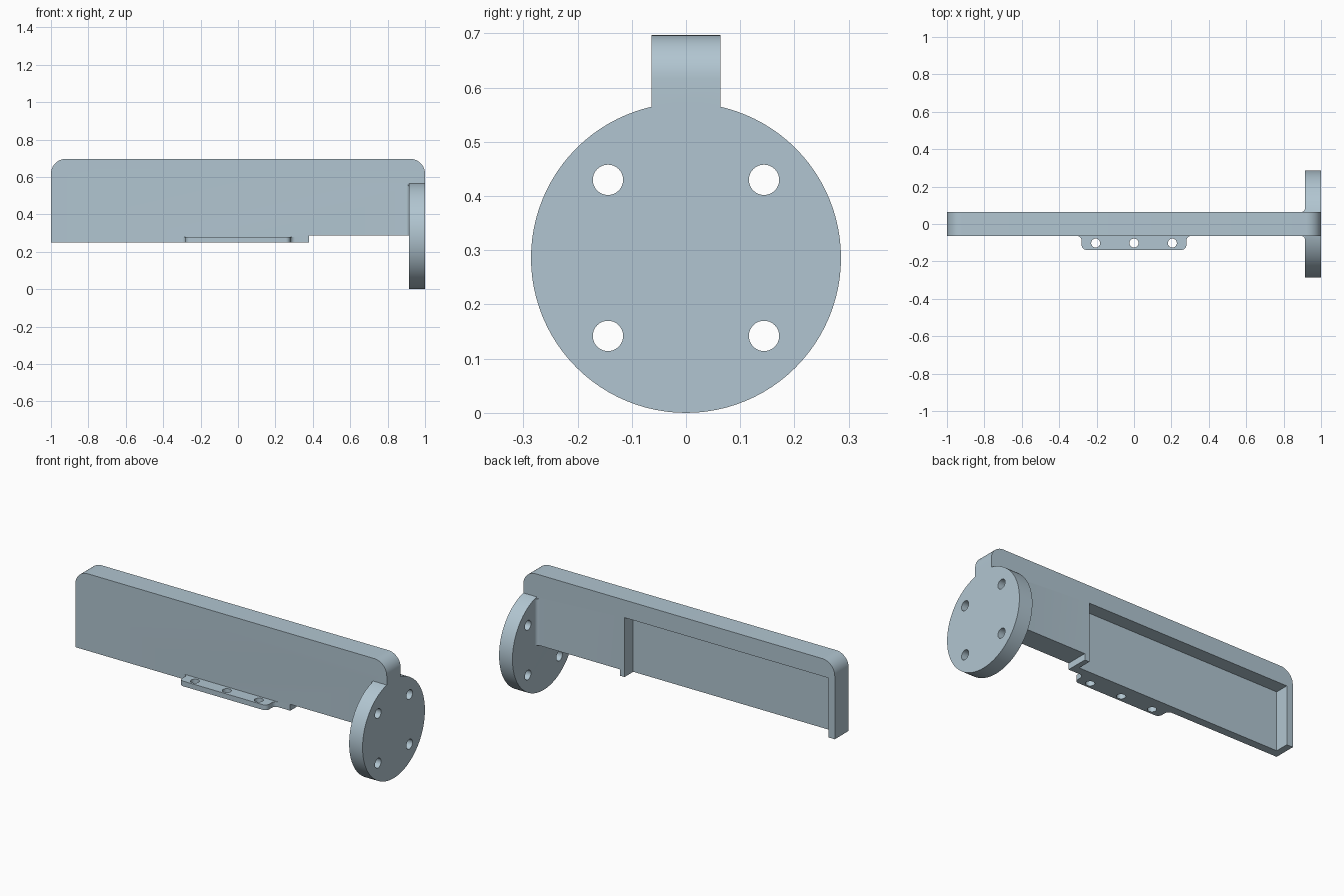
import bpy, bmesh
from math import sin, cos, radians
from mathutils import Vector

if "Cube" in bpy.data.objects:
    bpy.data.objects.remove(bpy.data.objects["Cube"], do_unlink=True)

mat = bpy.data.materials.new("pale blue grey")
mat.use_nodes = True
colour = (0.44, 0.56, 0.635, 1)
mat.diffuse_color = colour
mat.node_tree.nodes["Principled BSDF"].inputs["Base Color"].default_value = colour

# Position of profile point (u, v) at depth d along each extrusion axis
PLACE = {"x": lambda u, v, d: (d, u, v),
         "y": lambda u, v, d: (u, d, v),
         "z": lambda u, v, d: (u, v, d)}


def arc(cu, cv, r, start, end, steps=10):
    angles = [radians(start + (end - start) * i / steps) for i in range(steps + 1)]
    return [(cu + r * cos(a), cv + r * sin(a)) for a in angles]


def circle(cu, cv, r, steps):
    return arc(cu, cv, r, 0, 360, steps)[:-1]


def prism(name, profile, axis, low, high):
    """Extrude a closed profile along an axis."""
    bm = bmesh.new()
    face = bm.faces.new([bm.verts.new(PLACE[axis](u, v, low)) for u, v in profile])
    moved = bmesh.ops.extrude_face_region(bm, geom=[face])["geom"]
    bmesh.ops.translate(bm, verts=[g for g in moved if isinstance(g, bmesh.types.BMVert)],
                        vec=Vector(PLACE[axis](0, 0, high - low)))
    bmesh.ops.recalc_face_normals(bm, faces=bm.faces)
    mesh = bpy.data.meshes.new(name)
    bm.to_mesh(mesh)
    bm.free()
    mesh.materials.append(mat)
    obj = bpy.data.objects.new(name, mesh)
    bpy.context.collection.objects.link(obj)
    return obj


def combine(target, tool, operation):
    """Apply a boolean and discard the tool object."""
    mod = target.modifiers.new("boolean", "BOOLEAN")
    mod.operation, mod.object, mod.solver = operation, tool, "EXACT"
    bpy.context.view_layer.objects.active = target
    bpy.ops.object.modifier_apply(modifier=mod.name)
    bpy.data.objects.remove(tool, do_unlink=True)


HALF, BASE, STEP, TOP, ROUND = 0.064, 0.25, 0.287, 0.697, 0.08

# Long body with rounded upper corners and a stepped underside
outline = [(-1, BASE), (0.38, BASE), (0.38, STEP), (1, STEP)]
outline += arc(1 - ROUND, TOP - ROUND, ROUND, 0, 90)
outline += arc(ROUND - 1, TOP - ROUND, ROUND, 90, 180)
bracket = prism("bracket", outline, "y", -HALF, HALF)

# Rear pocket, open at the bottom
pocket = prism("pocket_cutter", [(-0.96, 0.1), (0.35, 0.1), (0.35, 0.595), (-0.96, 0.595)],
               "y", -0.016, 0.2)
combine(bracket, pocket, "DIFFERENCE")

# Round mounting flange with four bolt holes
R = 0.286
flange = prism("flange", circle(0, R, R, 96), "x", 0.914, 1)
for y in (-0.144, 0.144):
    for z in (-0.144, 0.144):
        hole = prism("bolt_hole_cutter", circle(y, R + z, 0.028, 32), "x", 0.8, 1.1)
        combine(flange, hole, "DIFFERENCE")
combine(bracket, flange, "UNION")

# Concave fillets between body and flange
for side in (-1, 1):
    curve = arc(0.894, HALF + 0.02, 0.02, -90, 0, 8)
    shape = curve + [(0.93, HALF + 0.02), (0.93, 0.05), (0.894, 0.05)]
    fillet = prism("flange_fillet", [(x, y * side) for x, y in shape], "z", STEP, 0.557)
    combine(bracket, fillet, "UNION")

# Front lower tab with blended corners and three holes
half = [(0.305, -0.05)] + arc(0.305, -HALF - 0.025, 0.025, 90, 180, 8)
half += arc(0.255, -0.113, 0.025, 0, -90, 8)
tab = prism("tab", half + [(-x, y) for x, y in reversed(half)], "z", BASE, 0.28)
for x in (-0.205, 0, 0.205):
    hole = prism("tab_hole_cutter", circle(x, -0.102, 0.024, 32), "z", 0.2, 0.35)
    combine(tab, hole, "DIFFERENCE")
combine(bracket, tab, "UNION")

# Smooth curved walls, keep machined edges sharp
bpy.ops.object.select_all(action="DESELECT")
bracket.select_set(True)
bpy.context.view_layer.objects.active = bracket
bpy.ops.object.shade_smooth_by_angle(angle=radians(30))
